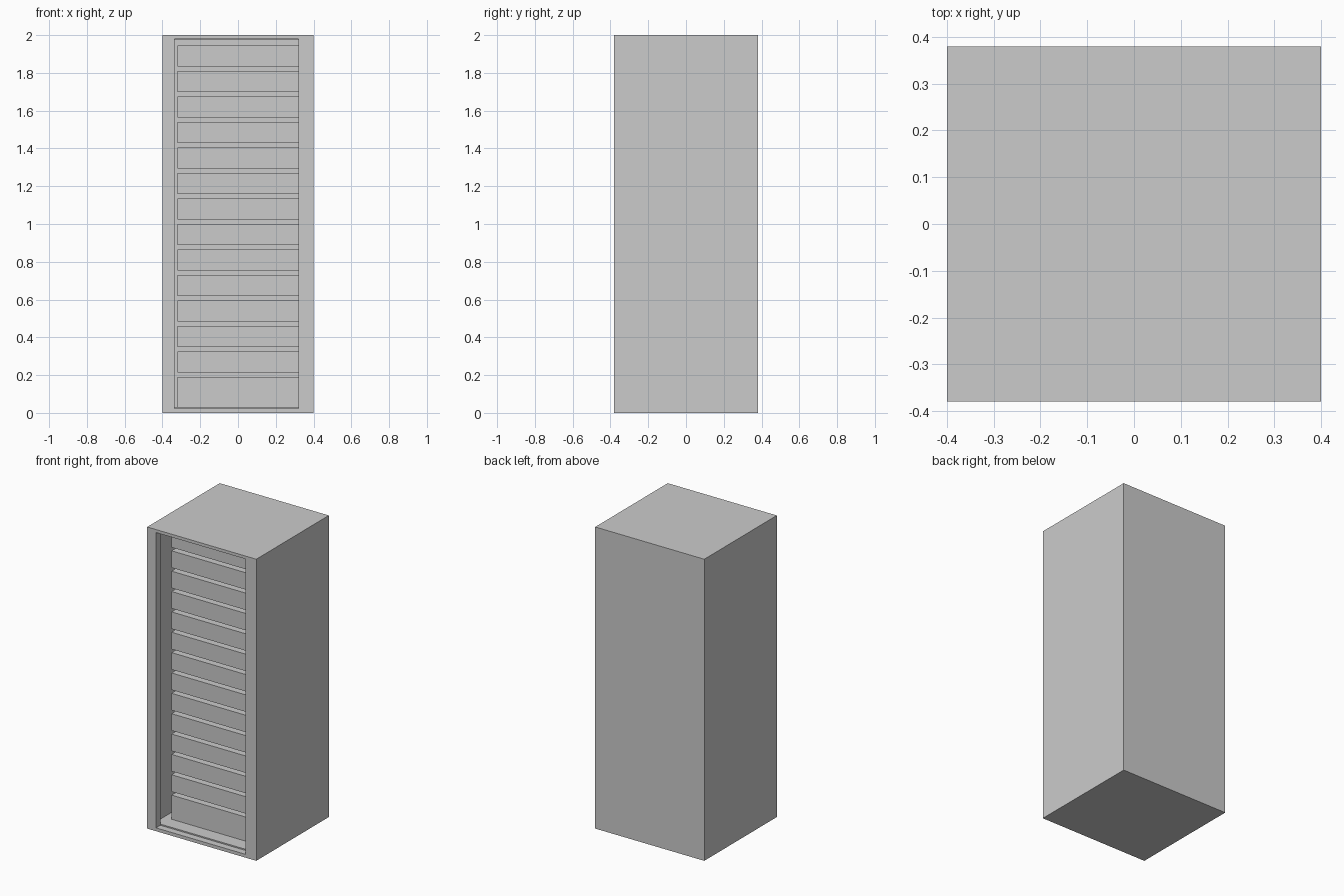
import bpy

if "Cube" in bpy.data.objects:
    bpy.data.objects.remove(bpy.data.objects["Cube"])


def box(name, x0, x1, y0, y1, z0, z1):
    """Add an axis-aligned box from its limits."""
    bpy.ops.mesh.primitive_cube_add(
        size=1, location=((x0 + x1) / 2, (y0 + y1) / 2, (z0 + z1) / 2))
    ob = bpy.context.object
    ob.name = name
    ob.scale = (x1 - x0, y1 - y0, z1 - z0)
    bpy.ops.object.transform_apply(location=False, rotation=False, scale=True)
    return ob


W, D, H = 0.40, 0.38, 2.0   # half width, half depth, height
T = 0.025                   # panel thickness
FRAME = 0.045               # depth of the front frame
BACK = -D + FRAME           # rear plane of the front frame

# Cabinet shell
box("floor_panel", -W, W, BACK, D, 0, 0.03)
box("top_panel", -W, W, BACK, D, H - T, H)
box("back_panel", -W + T, W - T, D - T, D, 0.03, H - T)
for side, x0, x1 in (("left", -W, -W + T), ("right", W - T, W)):
    box(side + "_panel", x0, x1, BACK, D, 0.03, H - T)

# Front frame: sill, header and two posts
box("front_sill", -W, W, -D, BACK, 0, 0.022)
box("front_header", -W, W, -D, BACK, H - 0.02, H)
box("left_front_post", -W, -0.335, -D, BACK, 0.022, H - 0.02)
box("right_front_post", 0.32, W, -D, BACK, 0.022, H - 0.02)

# Stack of equipment units separated by narrow gaps
PITCH, GAP = 0.135, 0.023
for i in range(14):
    top = 0.19 + i * PITCH
    bottom = 0.03 if i == 0 else top - PITCH + GAP
    box("rack_unit", -0.32, 0.32, -0.24, 0.30, bottom, top)
